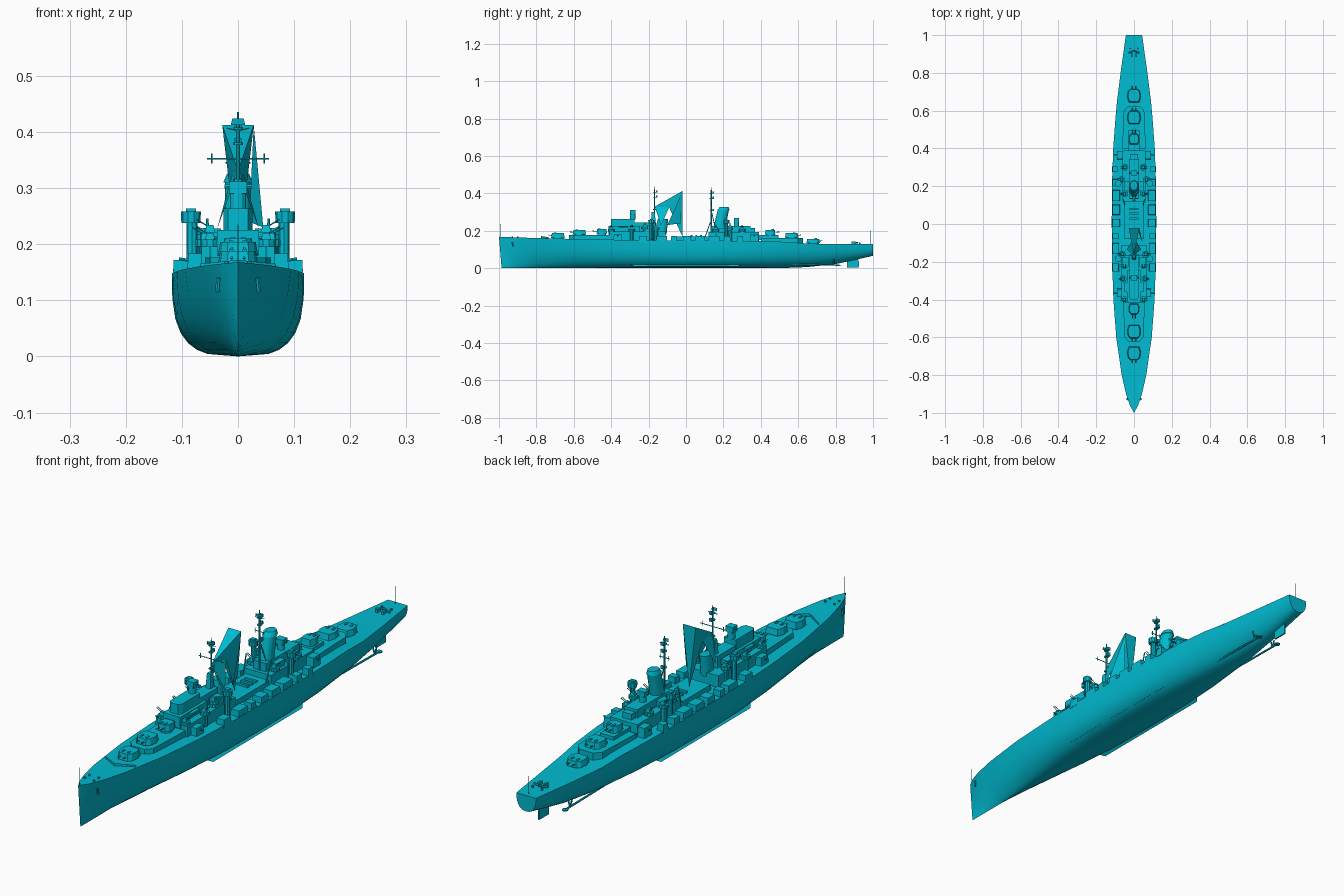
import bpy, bmesh, math
from mathutils import Vector

mat = bpy.data.materials.new("cyan_paint")
mat.diffuse_color = (0.0, 0.50, 0.64, 1)

def finish(name, bm):
    bmesh.ops.recalc_face_normals(bm, faces=bm.faces)
    me = bpy.data.meshes.new(name)
    bm.to_mesh(me)
    bm.free()
    ob = bpy.data.objects.new(name, me)
    me.materials.append(mat)
    bpy.context.collection.objects.link(ob)
    return ob

def loft(name, rings):
    bm = bmesh.new()
    rows = [[bm.verts.new(p) for p in r] for r in rings]
    n = len(rows[0])
    for a, b in zip(rows, rows[1:]):
        for i in range(n):
            bm.faces.new((a[i], a[(i + 1) % n], b[(i + 1) % n], b[i]))
    bm.faces.new(rows[0])
    bm.faces.new(rows[-1])
    bmesh.ops.remove_doubles(bm, verts=bm.verts, dist=1e-5)
    return finish(name, bm)

def prism(name, pts, z0, z1, taper=1.0, dy=0.0, at=(0, 0)):
    x, y = at
    return loft(name, [[(x + px, y + py, z0) for px, py in pts],
                       [(x + px * taper, y + py * taper + dy, z1) for px, py in pts]])

def box(name, x, y, w, l, z0, z1, taper=1.0, dy=0.0):
    pts = [(-w / 2, -l / 2), (w / 2, -l / 2), (w / 2, l / 2), (-w / 2, l / 2)]
    return prism(name, pts, z0, z1, taper, dy, (x, y))

def cyl(name, x, y, r, z0, z1, n=12, taper=1.0, dy=0.0, sy=1.0):
    pts = [(r * math.cos(2 * math.pi * i / n), sy * r * math.sin(2 * math.pi * i / n)) for i in range(n)]
    return prism(name, pts, z0, z1, taper, dy, (x, y))

def rod(name, a, b, r=0.0015, n=6):
    a, b = Vector(a), Vector(b)
    q = (b - a).to_track_quat('Z', 'Y')
    ring = [q @ Vector((r * math.cos(2 * math.pi * i / n), r * math.sin(2 * math.pi * i / n), 0)) for i in range(n)]
    return loft(name, [[a + v for v in ring], [b + v for v in ring]])

def sheet(name, *faces):
    bm = bmesh.new()
    for f in faces:
        bm.faces.new([bm.verts.new(p) for p in f])
    return finish(name, bm)

# Hull: y, half width, deck z, keel z, section fullness
stations = [(-1, 0.0, .168, 0, 1), (-.96, .022, .166, 0, 1.05), (-.9, .042, .164, 0, 1.15),
            (-.8, .065, .161, 0, 1.35), (-.6, .094, .156, 0, 1.9), (-.4, .109, .152, 0, 2.5),
            (-.2, .116, .149, 0, 3), (0, .118, .148, 0, 3.1), (.2, .117, .147, 0, 3),
            (.4, .110, .144, 0, 2.6), (.55, .099, .140, .002, 2.2), (.65, .090, .131, .006, 2),
            (.8, .071, .129, .022, 1.9), (.9, .057, .129, .043, 2), (1.0, .043, .129, .066, 2.4)]
levels = [0, .03, .08, .16, .28, .45, .7, 1]
rings = []
for y, w, zt, zb, n in stations:
    half = []
    for t in levels:
        rake = .014 * (1 - t) if y == -1 else 0
        half.append((w * (1 - (1 - t) ** n) ** (1 / n), y + rake, zb + (zt - zb) * t))
    rings.append(half + [(-x, yy, z) for x, yy, z in reversed(half)])
hull = loft("hull", rings)
bpy.context.view_layer.objects.active = hull
hull.select_set(True)
bpy.ops.object.shade_smooth_by_angle(angle=math.radians(30))

# Underwater gear and staffs
sheet("rudder", [(0, .86, .002), (0, .925, .006), (0, .925, .036), (0, .86, .036)])
box("rudder_blade", 0, .892, .006, .06, .003, .045)
for s in (-1, 1):
    sheet("bilge_keel", [(s * .073, -.3, .022), (s * .087, -.28, .010), (s * .087, .28, .010), (s * .073, .3, .022)])
    rod("propeller_shaft", (s * .045, .5, .02), (s * .045, .82, .016), .004)
    rod("shaft_strut", (s * .045, .79, .016), (s * .035, .79, .05), .003)
    rod("shaft_strut", (s * .045, .79, .016), (s * .055, .79, .05), .003)
    cyl("propeller", s * .045, .82, .012, .014, .018, 8)
    rod("anchor", (s * .035, -.93, .14), (s * .037, -.925, .115), .004)
    for y in (-.93, -.9, .93):
        cyl("bollard", s * .02, y, .004, .125 if y > 0 else .16, .138 if y > 0 else .17, 8)
    rod("stern_rail", (s * .03, .905, .134), (0, .918, .136), .004)
    box("stern_rack", s * .013, .895, .008, .02, .125, .142)
    sheet("breakwater", [(0, -.775, .158), (s * .068, -.735, .157), (s * .068, -.735, .165), (0, -.775, .172)])
rod("bow_staff", (0, -.99, .165), (0, -.99, .235), .001)
rod("stern_staff", (0, .985, .125), (0, .985, .2), .001)

# Main gun turrets; d is the facing along y
def turret(x, y, z, h, d, k=1.0):
    pts = [(.020, -.036), (.032, -.022), (.036, .008), (.027, .036), (-.027, .036), (-.036, .008), (-.032, -.022), (-.020, -.036)]
    cyl("turret_base", x, y, .03 * k, z - .015, z + .005, 16)
    prism("gun_turret", [(px * k, -d * py * k) for px, py in pts], z + .004, z + h, .88, 0, (x, y))
    for s in (-1, 1):
        rod("gun_barrel", (x + s * .011 * k, y + d * .028, z + h * .55), (x + s * .011 * k, y + d * .05, z + h * .62), .0022, 8)
        box("turret_hatch", x + s * .012 * k, y + d * .014, .008, .014, z + h - .002, z + h + .003)

for y, z, h, d, k in ((-.685, .158, .030, -1, 1), (-.57, .176, .028, -1, 1), (-.45, .180, .030, -1, .78),
                      (.68, .130, .027, 1, 1), (.565, .160, .027, 1, 1), (.45, .175, .030, 1, .78)):
    turret(0, y, z, h, d, k)

# Deckhouses under the raised turrets
house = [(-.05, -.10), (-.028, -.125), (.028, -.125), (.05, -.10), (.058, .10), (-.058, .10)]
prism("fore_deckhouse", house, .14, .176, 1, 0, (0, -.50))
prism("aft_deckhouse", [(x * 1.08, -y) for x, y in house], .12, .162, 1, 0, (0, .50))
box("aft_turret_plinth", 0, .44, .06, .11, .15, .176)

# Forward superstructure and bridge
box("fore_house", 0, -.26, .13, .30, .14, .196)
box("bridge_base", 0, -.33, .075, .17, .18, .225)
prism("bridge", [(-.026, .06), (-.026, -.05), (-.018, -.065), (.018, -.065), (.026, -.05), (.026, .06)], .2, .264, 1, 0, (0, -.335))
box("bridge_wing", 0, -.335, .10, .05, .214, .222)
box("rear_bridge", 0, -.22, .05, .12, .19, .243)
cyl("director_tower", 0, -.285, .014, .26, .292, 12)
box("fore_director", 0, -.285, .032, .03, .29, .312)
rod("range_finder", (-.024, -.285, .303), (.024, -.285, .303), .004)
cyl("fore_funnel", 0, -.135, .022, .18, .262, 16, .9, .012, 1.4)

# Midship deck and aft superstructure
box("midship_house", 0, .03, .105, .22, .14, .170)
for y in (.03, .055, .08):
    box("deck_vent", 0, y, .05, .010, .168, .178)
box("aft_house", 0, .255, .12, .27, .14, .192)
box("aft_upper_house", 0, .24, .055, .21, .19, .225)
box("aft_control", 0, .335, .04, .07, .19, .215)
cyl("aft_funnel", 0, .175, .025, .20, .312, 16, .92, .025, 1.3)
cyl("funnel_cap", 0, .20, .026, .310, .326, 16, .75, .004, 1.25)
cyl("aft_director_tower", 0, .27, .014, .22, .25, 12)
box("aft_director", 0, .27, .034, .028, .248, .268)
rod("aft_range_finder", (-.024, .27, .259), (.024, .27, .259), .004)

# Light guns: tub, mount and twin barrels
def light_gun(x, y, z, r=.018):
    cyl("gun_tub", x, y, r, z, z + .012, 10)
    box("gun_mount", x, y, r, r * 1.1, z + .01, z + .024, .7)
    for s in (-1, 1):
        dx = math.copysign(.024, x)
        rod("light_barrel", (x, y + s * .004, z + .020), (x + dx, y + s * .004, z + .034), .0014)

for s in (-1, 1):
    # Side deck gun houses and lockers
    for y in (-.365, .365):
        box("side_gun_house", s * .068, y, .046, .046, .14, .183, .9)
        rod("side_gun_barrel", (s * .08, y, .17), (s * .105, y, .174), .003)
    for y, l, w in ((-.23, .045, .036), (-.13, .06, .038), (-.065, .03, .034), (.005, .045, .042),
                    (.075, .055, .042), (.15, .06, .042), (.22, .035, .034), (.29, .03, .03)):
        box("side_locker", s * (.116 - w / 2), y, w, l, .14, .172, .92)
    # Raised gun platforms
    for x, y, z in ((.05, -.40, .196), (.058, -.29, .196), (.062, -.16, .205), (.05, .16, .196),
                    (.066, .235, .205), (.048, .30, .196), (.05, -.22, .21)):
        cyl("gun_pedestal", s * x, y, .011, .14, z, 8)
        light_gun(s * x, y, z)
    # Outboard directors on columns
    for y in (-.185, .215):
        cyl("director_column", s * .082, y, .010, .15, .24, 8)
        cyl("director_tub", s * .084, y, .017, .238, .258, 10, 1.05)
        box("director_head", s * .084, y, .018, .016, .256, .264)
    box("searchlight_house", s * .045, -.20, .03, .05, .19, .228)
    box("signal_house", s * .036, .20, .026, .05, .19, .215)
    # Boat cranes and mast legs
    rod("boat_crane", (s * .05, .10, .16), (s * .055, .13, .245), .0025)
    rod("fore_mast_leg", (s * .018, -.135, .24), (0, -.165, .33), .002)
    rod("aft_mast_leg", (s * .015, .155, .22), (0, .135, .31), .002)

# Masts with yards, platforms and antennas
def mast(y, z0, top, yard_z, yard):
    rod("mast_pole", (0, y, z0), (0, y, top), .0032, 8)
    rod("mast_yard", (-yard, y, yard_z), (yard, y, yard_z), .0015)
    for z in (yard_z - .04, yard_z + .025, top - .02):
        cyl("mast_platform", 0, y, .009, z, z + .004, 8)
        box("mast_equipment", 0, y + .012, .012, .008, z, z + .012)
    sheet("radar_screen", [(-.013, y - .008, top - .012), (.013, y - .008, top - .012), (.010, y - .01, top), (-.010, y - .01, top)])
    rod("mast_tip", (0, y, top - .01), (0, y, top + .012), .0015)
    for s in (-1, 1):
        rod("yard_antenna", (s * yard * .85, y, yard_z - .008), (s * yard * .85, y, yard_z + .010), .0012)
        rod("upper_arm", (0, y, yard_z + .05), (s * .02, y, yard_z + .055), .0012)

mast(-.168, .24, .424, .352, .055)
mast(.135, .17, .418, .345, .022)
box("mast_house", 0, -.175, .022, .025, .24, .30, .7)

# Folded signal sheet spread aft of the fore mast
for s in (-1, 1):
    c = (s * .028, -.02, .412)
    sheet("signal_sheet_side", [c, (0, -.165, .33), (s * .01, -.09, .325)],
          [c, (s * .01, -.09, .325), (0, -.02, .17)],
          [(0, -.165, .33), (s * .01, -.09, .325), (s * .038, -.135, .225)])
sheet("signal_sheet_top", [(-.028, -.02, .412), (.028, -.02, .412), (0, -.165, .33)])
sheet("signal_sheet_back", [(-.028, -.02, .412), (.028, -.02, .412), (0, -.02, .17)])
sheet("signal_sheet_strip", [(.028, -.02, .412), (.033, -.04, .36), (.045, -.10, .23), (.02, -.03, .24)])
